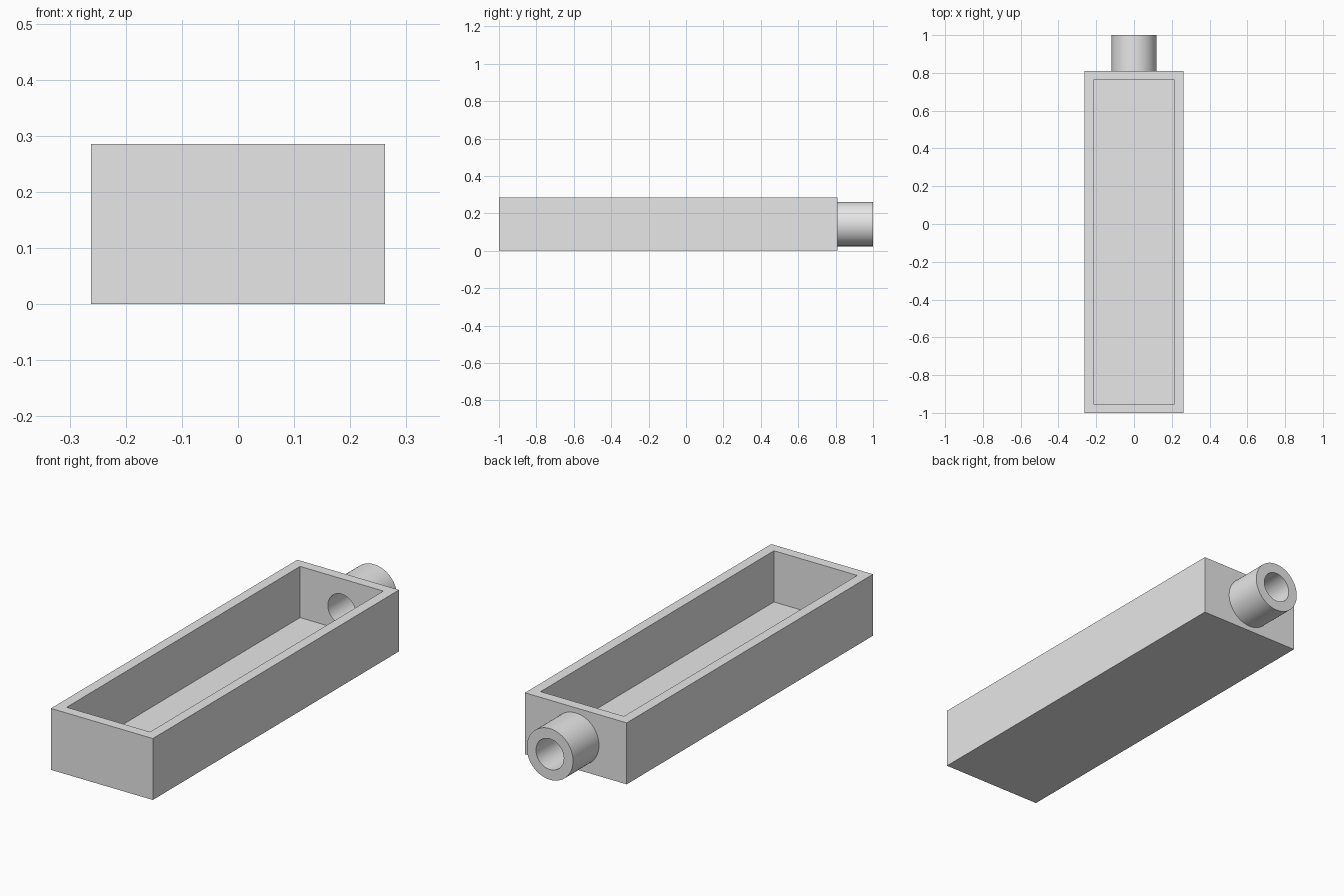
import bpy, math

if "Cube" in bpy.data.objects:
    bpy.data.objects.remove(bpy.data.objects["Cube"])

U = 1 / 21                      # wall thickness is one unit, total length 42
W, L, H = 11 * U, 38 * U, 6 * U
BODY_Y = -1 + L / 2
END_Y = -1 + L

grey = bpy.data.materials.new("light grey")
grey.diffuse_color = (0.8, 0.8, 0.8, 1)
grey.use_nodes = True
grey.node_tree.nodes["Principled BSDF"].inputs["Base Color"].default_value = grey.diffuse_color


def box(name, size, centre):
    bpy.ops.mesh.primitive_cube_add(size=1, location=centre)
    ob = bpy.context.object
    ob.name = name
    ob.scale = size
    bpy.ops.object.transform_apply(location=True, rotation=True, scale=True)
    ob.data.materials.append(grey)
    return ob


def rod(name, radius, y0, y1):
    bpy.ops.mesh.primitive_cylinder_add(
        vertices=64, radius=radius, depth=y1 - y0,
        location=(0, (y0 + y1) / 2, H / 2), rotation=(math.pi / 2, 0, 0))
    ob = bpy.context.object
    ob.name = name
    bpy.ops.object.transform_apply(location=True, rotation=True, scale=True)
    ob.data.materials.append(grey)
    return ob


def combine(target, tool, operation):
    mod = target.modifiers.new(operation.lower(), 'BOOLEAN')
    mod.operation = operation
    mod.solver = 'EXACT'
    mod.object = tool
    bpy.ops.object.select_all(action='DESELECT')
    bpy.context.view_layer.objects.active = target
    target.select_set(True)
    bpy.ops.object.modifier_apply(modifier=mod.name)
    bpy.data.objects.remove(tool)


# Open tray with a floor and four walls
tray = box("tray", (W, L, H), (0, BODY_Y, H / 2))

# Spout on the back wall
combine(tray, rod("spout", 2.5 * U, END_Y - U / 2, 1), 'UNION')

# Hollow inside of the tray, open at the top
combine(tray, box("cavity", (W - 2 * U, L - 2 * U, H), (0, BODY_Y, U + H / 2)),
        'DIFFERENCE')

# Bore through the spout and back wall
combine(tray, rod("bore", 1.5 * U, END_Y - 2 * U, 1.1), 'DIFFERENCE')

tray.select_set(True)
bpy.ops.object.shade_smooth_by_angle(angle=math.radians(30))
